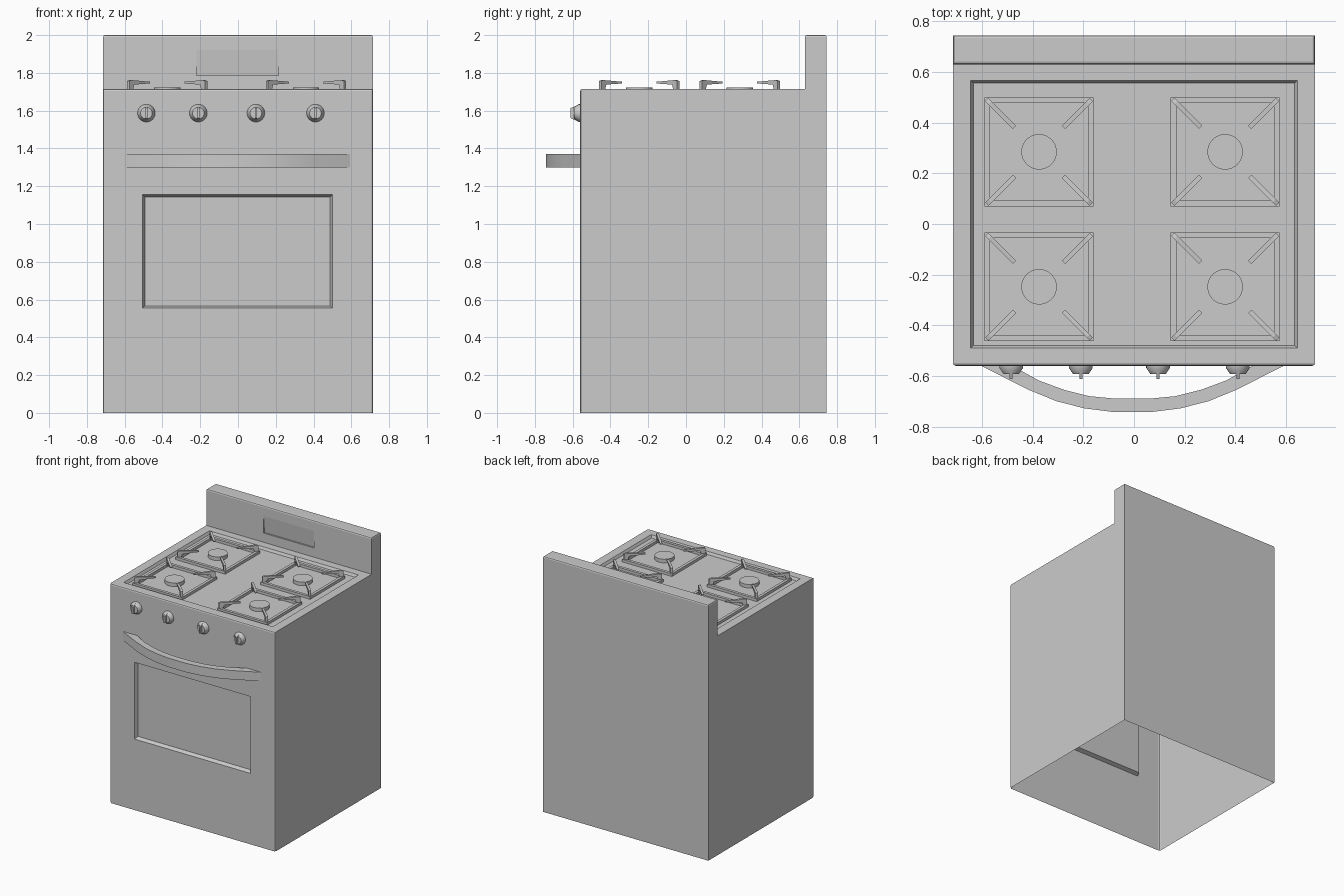
import bpy, bmesh, math
from mathutils import Matrix, Vector

if "Cube" in bpy.data.objects:
    bpy.data.objects.remove(bpy.data.objects["Cube"])

W, YF, YG, YB, ZT = 0.715, -0.56, 0.63, 0.745, 1.715


def finish(bm, name, smooth=True):
    bmesh.ops.remove_doubles(bm, verts=bm.verts, dist=1e-5)
    bmesh.ops.recalc_face_normals(bm, faces=bm.faces)
    me = bpy.data.meshes.new(name)
    bm.to_mesh(me)
    bm.free()
    ob = bpy.data.objects.new(name, me)
    bpy.context.collection.objects.link(ob)
    if smooth:
        bpy.ops.object.select_all(action='DESELECT')
        ob.select_set(True)
        bpy.context.view_layer.objects.active = ob
        bpy.ops.object.shade_smooth_by_angle(angle=math.radians(35))
    return ob


def rings(bm, loops):
    """Nested four-corner loops joined by quads; the last one is filled."""
    vs = [[bm.verts.new(p) for p in loop] for loop in loops]
    for a, b in zip(vs, vs[1:]):
        for i in range(4):
            j = (i + 1) % 4
            bm.faces.new((a[i], a[j], b[j], b[i]))
    bm.faces.new(vs[-1])


def rect(x0, x1, a0, a1, fn):
    return [fn(x, a) for x, a in ((x0, a0), (x1, a0), (x1, a1), (x0, a1))]


def prism(bm, pts, offset):
    """Closed prism from a planar outline."""
    f = bm.faces.new([bm.verts.new(p) for p in pts])
    ext = bmesh.ops.extrude_face_region(bm, geom=[f], use_keep_orig=True)
    vs = [g for g in ext['geom'] if isinstance(g, bmesh.types.BMVert)]
    bmesh.ops.translate(bm, verts=vs, vec=offset)


# Body shell, open underneath, with recessed window, cooktop and display
bm = bmesh.new()
front = lambda y: lambda x, z: (x, y, z)
level = lambda z: lambda x, y: (x, y, z)
rings(bm, [rect(-W, W, 0, ZT, front(YF)),
           rect(-.505, .5, .555, 1.155, front(YF)),
           rect(-.493, .488, .567, 1.143, front(YF + .03))])
rings(bm, [rect(-W, W, YF, YG, level(ZT)),
           rect(-.645, .645, -.49, .567, level(ZT)),
           rect(-.634, .634, -.48, .557, level(ZT - .02))])
tilt = lambda x, z: (x, YG + .012 * (1.92 - z) / .13, z)
rings(bm, [rect(-W, W, ZT, 2, front(YG)),
           rect(-.22, .215, 1.787, 1.92, front(YG)),
           rect(-.22, .215, 1.787, 1.92, tilt)])
rings(bm, [rect(-W, W, YG, YB, level(2))])
rings(bm, [rect(-W, W, 0, 2, front(YB))])
side = [(YF, 0), (YF, ZT), (YG, ZT), (YG, 2), (YB, 2), (YB, 0)]
for x in (-W, W):
    bm.faces.new([bm.verts.new((x, y, z)) for y, z in side])
bmesh.ops.remove_doubles(bm, verts=bm.verts, dist=1e-5)
bmesh.ops.recalc_face_normals(bm, faces=bm.faces)


def soft(e):
    a, b = e.verts[0].co, e.verts[1].co
    top = min(a.z, b.z) > 1.999
    corner = all(abs(abs(p.x) - W) < 1e-4 and abs(p.y - YF) < 1e-4 for p in (a, b))
    return top or corner


bmesh.ops.bevel(bm, geom=[e for e in bm.edges if soft(e)], offset=.011,
                segments=2, profile=.5, affect='EDGES')
finish(bm, "oven_body", smooth=False)

# Burners and pan supports
for row, cy in (("back", .285), ("front", -.248)):
    for hand, cx in (("left", -.375), ("right", .36)):
        tag = row + "_" + hand
        bm = bmesh.new()
        bmesh.ops.create_cone(bm, cap_ends=True, segments=32, radius1=.07, radius2=.07,
                              depth=.03, matrix=Matrix.Translation((cx, cy, 1.708)))
        finish(bm, "burner_" + tag)

        # square frame swept around the burner
        bm = bmesh.new()
        sect = [(.215, 1.693), (.215, 1.716), (.193, 1.716), (.193, 1.693)]
        cols = [[bm.verts.new((cx + sx * r, cy + sy * r, z)) for r, z in sect]
                for sx, sy in ((-1, -1), (1, -1), (1, 1), (-1, 1))]
        for i in range(4):
            a, b = cols[i], cols[(i + 1) % 4]
            for k in range(4):
                m = (k + 1) % 4
                bm.faces.new((a[k], b[k], b[m], a[m]))
        # hooked fingers pointing in from the corners
        prof = [(.292, 1.70), (.292, 1.757), (.275, 1.762), (.137, 1.753),
                (.137, 1.744), (.255, 1.738), (.268, 1.70)]
        for k in range(4):
            ang = math.pi / 4 + k * math.pi / 2
            d = Vector((math.cos(ang), math.sin(ang), 0))
            n = Vector((-d.y, d.x, 0)) * .018
            c = Vector((cx, cy, 0))
            prism(bm, [c + d * r - n / 2 + Vector((0, 0, z)) for r, z in prof], n)
        finish(bm, "pan_support_" + tag, smooth=False)

# Control knobs: tapered disc with a thin upright grip
for i, x in enumerate((-.485, -.21, .095, .41)):
    bm = bmesh.new()
    z = 1.587
    steps = [(.047, YF + .005), (.047, -.568), (.031, -.592)]
    loops = [[bm.verts.new((x + r * math.cos(t * math.pi / 12), y,
                            z + r * math.sin(t * math.pi / 12))) for t in range(24)]
             for r, y in steps]
    for a, b in zip(loops, loops[1:]):
        for k in range(24):
            j = (k + 1) % 24
            bm.faces.new((a[k], a[j], b[j], b[k]))
    bm.faces.new(loops[-1])
    grip = [(-.575, -.042), (-.612, -.026), (-.612, .026), (-.575, .042)]
    prism(bm, [(x - .006, y, z + h) for y, h in grip], (.012, 0, 0))
    finish(bm, "control_knob_%d" % (i + 1))

# Bowed door handle
half_out = [(.598, YF), (.41, -.655), (.3, -.7), (.19, -.728), (.08, -.742)]
half_in = [(.065, -.69), (.17, -.68), (.27, -.655), (.37, -.618), (.475, YF)]
out = [(-x, y) for x, y in half_out] + half_out[::-1]
inn = half_in[::-1] + [(-x, y) for x, y in half_in]
bm = bmesh.new()
cx = -.006
vs = [[bm.verts.new((x + cx, y, z)) for z in (1.30, 1.37)] for x, y in out]
ws = [[bm.verts.new((x + cx, y, z)) for z in (1.30, 1.37)] for x, y in inn[::-1]]
for i in range(len(vs) - 1):
    a, b, c, d = vs[i], vs[i + 1], ws[i + 1], ws[i]
    for q in ((a[0], b[0], b[1], a[1]), (d[0], d[1], c[1], c[0]),
              (a[1], b[1], c[1], d[1]), (a[0], d[0], c[0], b[0])):
        bm.faces.new(q)
finish(bm, "door_handle")
